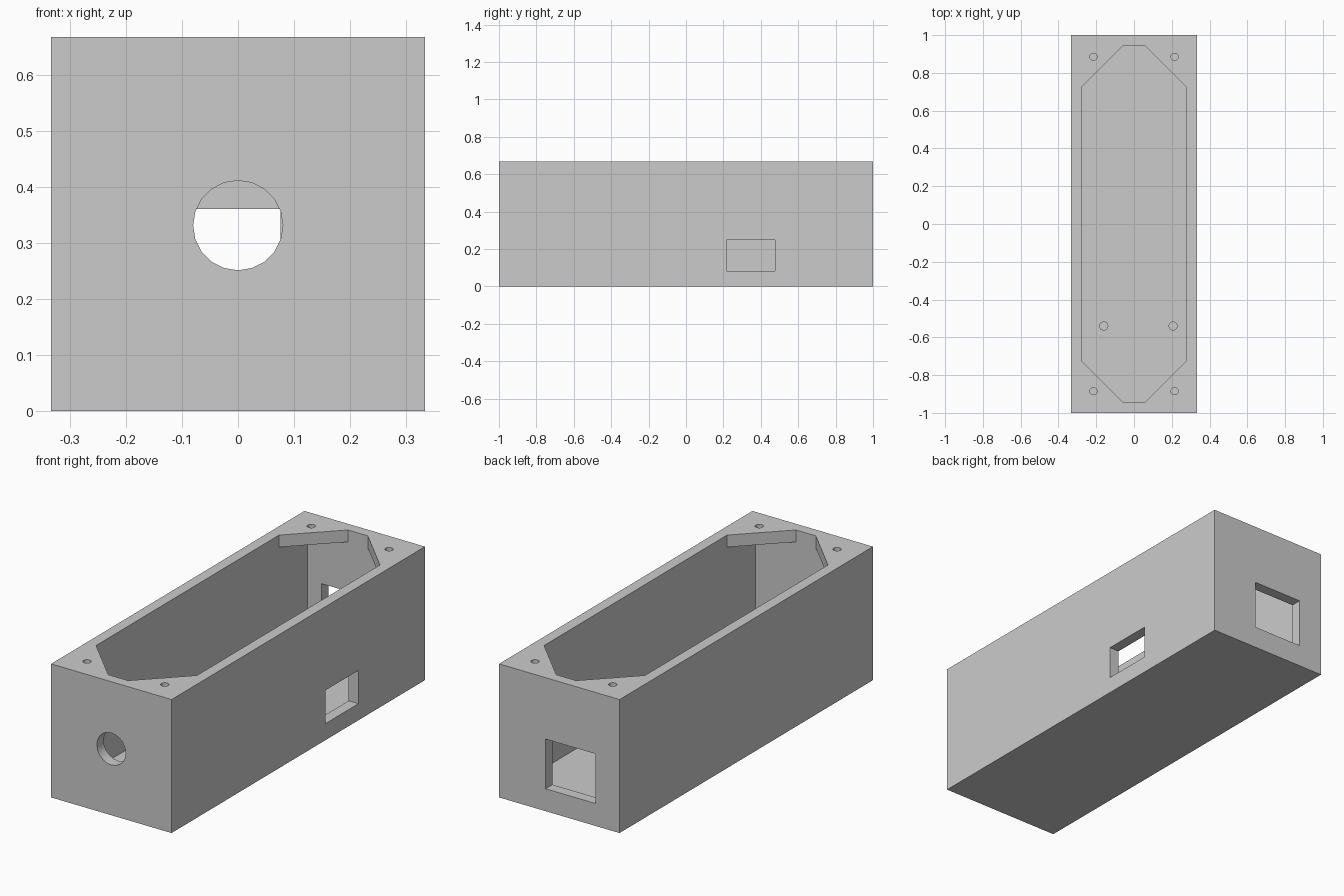
import bpy
import bmesh
import math

cube = bpy.data.objects.get("Cube")
if cube:
    bpy.data.objects.remove(cube, do_unlink=True)

# Main dimensions
HALF_W, HALF_L, HEIGHT = 0.333, 1.0, 0.667
WALL = 0.054
IN_X, IN_Y = HALF_W - WALL, HALF_L - WALL
TAB = 0.06        # thickness of the corner tabs
CHAMFER = 0.224   # leg of the corner tabs

grey = bpy.data.materials.new("plain grey")
grey.use_nodes = True
colour = (0.6, 0.6, 0.6, 1)
grey.diffuse_color = colour
grey.node_tree.nodes["Principled BSDF"].inputs["Base Color"].default_value = colour


def prism(name, outline, z0, z1):
    """Extrude a closed xy outline between two heights."""
    bm = bmesh.new()
    base = bm.faces.new([bm.verts.new((x, y, z0)) for x, y in outline])
    top = bmesh.ops.extrude_face_region(bm, geom=[base])["geom"]
    moved = [v for v in top if isinstance(v, bmesh.types.BMVert)]
    bmesh.ops.translate(bm, verts=moved, vec=(0, 0, z1 - z0))
    bmesh.ops.recalc_face_normals(bm, faces=bm.faces)
    mesh = bpy.data.meshes.new(name)
    bm.to_mesh(mesh)
    bm.free()
    mesh.materials.append(grey)
    obj = bpy.data.objects.new(name, mesh)
    bpy.context.collection.objects.link(obj)
    return obj


def block(name, x0, x1, y0, y1, z0, z1):
    return prism(name, [(x0, y0), (x1, y0), (x1, y1), (x0, y1)], z0, z1)


def rod(name, x, y, radius, z0, z1, sides=20):
    ring = [2 * math.pi * i / sides for i in range(sides)]
    return prism(name, [(x + radius * math.cos(a), y + radius * math.sin(a))
                        for a in ring], z0, z1)


def cut(target, cutter):
    cutter.hide_render = True
    mod = target.modifiers.new("cut", "BOOLEAN")
    mod.operation = "DIFFERENCE"
    mod.solver = "EXACT"
    mod.object = cutter
    bpy.context.view_layer.objects.active = target
    bpy.ops.object.modifier_apply(modifier=mod.name)
    bpy.data.objects.remove(cutter, do_unlink=True)


# Open box with a rectangular cavity below the corner tabs
case = block("case", -HALF_W, HALF_W, -HALF_L, HALF_L, 0, HEIGHT)
cut(case, block("cavity", -IN_X, IN_X, -IN_Y, IN_Y, WALL, HEIGHT - TAB))

# Eight-sided opening that leaves a triangular tab in each corner
a, b = IN_X - CHAMFER, IN_Y - CHAMFER
opening = [(a, -IN_Y), (IN_X, -b), (IN_X, b), (a, IN_Y),
           (-a, IN_Y), (-IN_X, b), (-IN_X, -b), (-a, -IN_Y)]
cut(case, prism("opening", opening, HEIGHT / 2, HEIGHT + 0.1))

# Screw holes through the tabs
for sx in (-1, 1):
    for sy in (-1, 1):
        cut(case, rod("screw_hole", sx * 0.215, sy * 0.885, 0.019,
                      HEIGHT - 2 * TAB, HEIGHT + 0.1))

# Round hole in the front wall
hole = rod("front_hole", 0, 0, 0.08, -0.1, 0.1)
hole.rotation_euler.x = math.pi / 2
hole.location = (0, -HALF_L, 0.331)
cut(case, hole)

# Rectangular windows in the back wall and one side wall
cut(case, block("back_window", -0.2, 0.076, 0.9, 1.1, 0.112, 0.36))
cut(case, block("side_window", 0.25, 0.4, 0.217, 0.475, 0.083, 0.249))

# Locating pegs on the floor
pegs = [rod("floor_peg", x, -0.54, 0.024, WALL / 2, WALL + 0.08)
        for x in (-0.16, 0.207)]

bpy.ops.object.select_all(action="DESELECT")
for obj in [case] + pegs:
    obj.select_set(True)
bpy.context.view_layer.objects.active = case
bpy.ops.object.shade_smooth_by_angle(angle=math.radians(30))
